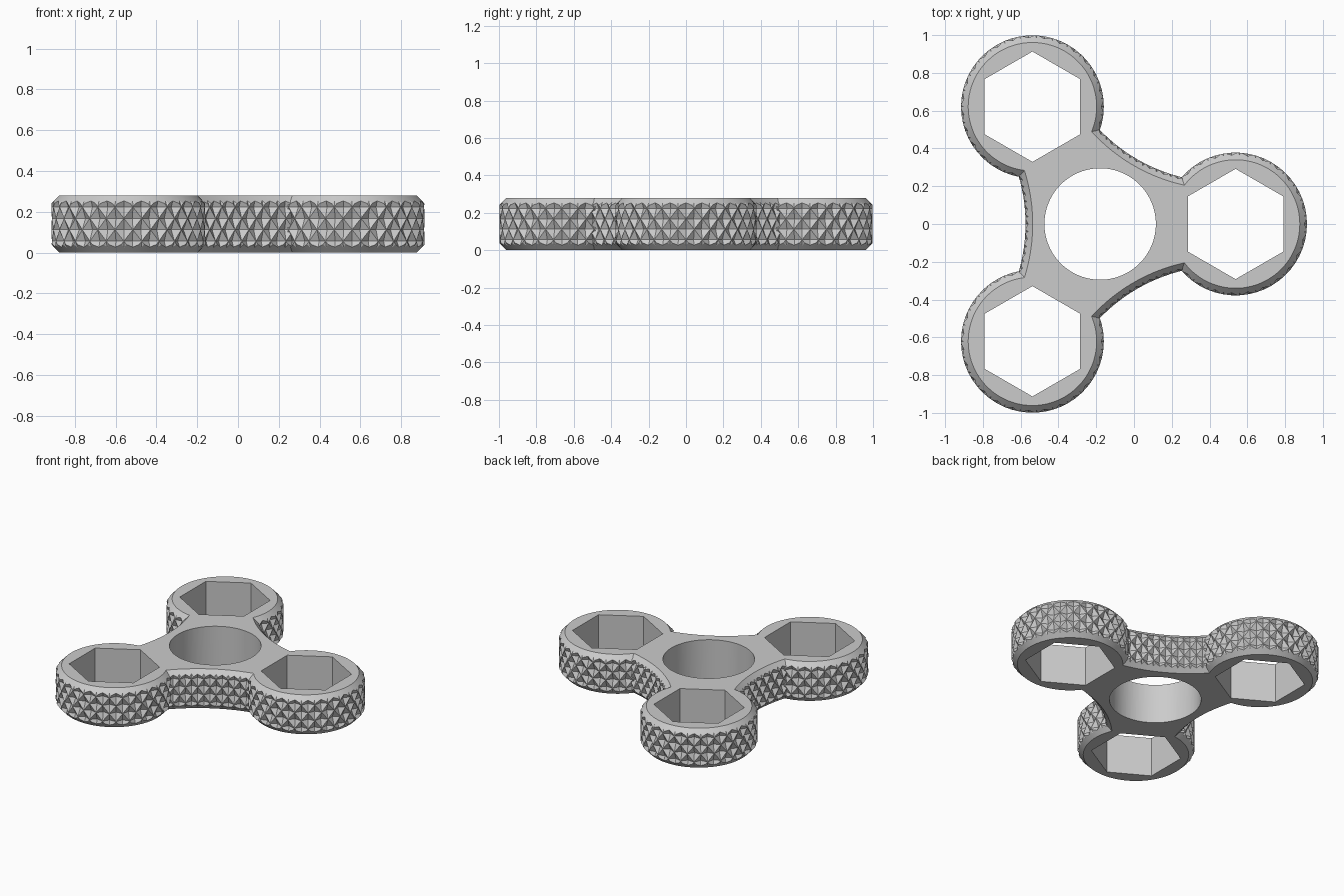
import bpy, bmesh
from math import cos, sin, pi, radians

cube = bpy.data.objects.get("Cube")
if cube:
    bpy.data.objects.remove(cube, do_unlink=True)

HEIGHT = 0.28
ARM = 0.717                 # hub centre to lobe centre
HUB_X = -ARM / 4
ROW = HEIGHT / 5            # half height of one knurl diamond
PEAK, RIM = 0.378, 0.34     # lobe radius at the middle and at the top edge
ARC, ARC_OFFSET = 0.90, 1.295   # waist arc radius and distance from the hub
DEPTH = 0.026               # knurl depth
SLOPE = 0.95                # chamfer slope

grey = bpy.data.materials.new("plain grey")
grey.use_nodes = True
grey.diffuse_color = (0.6, 0.6, 0.6, 1)
grey.node_tree.nodes["Principled BSDF"].inputs["Base Color"].default_value = (0.6, 0.6, 0.6, 1)


def make(name, rings, angle=0, dist=0, turn=0):
    """Solid from stacked rings, placed at a polar position around the hub."""
    bm = bmesh.new()
    loops = [[bm.verts.new(p) for p in ring] for ring in rings]
    n = len(loops[0])
    for k in range(len(loops) - 1):
        for i in range(n):
            j = (i + 1) % n
            a, b, c, d = loops[k][i], loops[k][j], loops[k + 1][j], loops[k + 1][i]
            if (i + k) % 2:         # fold each cell along its ridge
                bm.faces.new((a, b, d))
                bm.faces.new((b, c, d))
            else:
                bm.faces.new((a, b, c))
                bm.faces.new((a, c, d))
    bm.faces.new(loops[0][::-1])
    bm.faces.new(loops[-1])
    bmesh.ops.recalc_face_normals(bm, faces=bm.faces)
    mesh = bpy.data.meshes.new(name)
    bm.to_mesh(mesh)
    bm.free()
    mesh.materials.append(grey)
    obj = bpy.data.objects.new(name, mesh)
    bpy.context.collection.objects.link(obj)
    obj.location = (HUB_X + dist * cos(angle), dist * sin(angle), 0)
    obj.rotation_euler.z = angle + turn
    return obj


def lathe(name, profile, sides, **place):
    rings = [[(r * cos(2 * pi * i / sides), r * sin(2 * pi * i / sides), z)
              for i in range(sides)] for r, z in profile]
    return make(name, rings, **place)


def knurl(name, cells, ridge, pit, **place):
    """Cylinder covered with a lattice of ridges and diamond pits."""
    rings = []
    for k in range(8):
        ring = []
        for i in range(2 * cells):
            r = pit if (i + k) % 2 else ridge
            t = pi * i / cells
            ring.append((r * cos(t), r * sin(t), (k - 1) * ROW))
        rings.append(ring)
    return make(name, rings, **place)


def chamfered(rim, slope, over):
    """Profile with both ends bevelled, running past the top and bottom."""
    ends = [(rim + slope * z, z) for z in (-over, 0.05)]
    return ends + [(r, HEIGHT - z) for r, z in reversed(ends)]


def straight(radius, over):
    return [(radius, -over), (radius, HEIGHT + over)]


def combine(target, tool, operation):
    mod = target.modifiers.new(operation, 'BOOLEAN')
    mod.operation, mod.solver, mod.object = operation, 'MANIFOLD', tool
    bpy.context.view_layer.objects.active = target
    bpy.ops.object.modifier_apply(modifier=mod.name)
    bpy.data.objects.remove(tool, do_unlink=True)


# Three-armed web with knurled, chamfered concave sides
body = lathe("spinner_body", straight(0.9, 0.02), 3)
for deg in (60, 180, 300):
    place = dict(angle=radians(deg), dist=ARC_OFFSET, turn=pi)
    combine(body, knurl("waist_cutter", 72, ARC, ARC + DEPTH, **place), 'DIFFERENCE')
    flare = chamfered(ARC + PEAK - RIM, -SLOPE, 0.05)
    combine(body, lathe("waist_chamfer_cutter", flare, 288, **place), 'DIFFERENCE')

# Round knurled lobes with chamfered rims
for deg in (0, 120, 240):
    place = dict(angle=radians(deg), dist=ARM)
    lobe = knurl("lobe", 27, PEAK, PEAK - DEPTH, **place)
    combine(lobe, lathe("lobe_trim", chamfered(RIM, SLOPE, 0.03), 108, **place), 'INTERSECT')
    combine(body, lobe, 'UNION')

# Flat top and bottom
combine(body, lathe("slab", straight(2, 0), 4), 'INTERSECT')

# Hexagonal pockets and the round centre bore
for deg in (0, 120, 240):
    hexagon = lathe("hex_cutter", straight(0.292, 0.1), 6,
                    angle=radians(deg), dist=ARM, turn=pi / 6)
    combine(body, hexagon, 'DIFFERENCE')
combine(body, lathe("bore_cutter", straight(0.295, 0.1), 96), 'DIFFERENCE')

# Bake the hub offset and tidy the surface
body.data.transform(body.matrix_world)
body.location = (0, 0, 0)
body.data.materials.clear()
body.data.materials.append(grey)
for face in body.data.polygons:
    face.material_index = 0
bpy.ops.object.select_all(action='DESELECT')
body.select_set(True)
bpy.context.view_layer.objects.active = body
bpy.ops.object.shade_smooth_by_angle(angle=radians(20))
